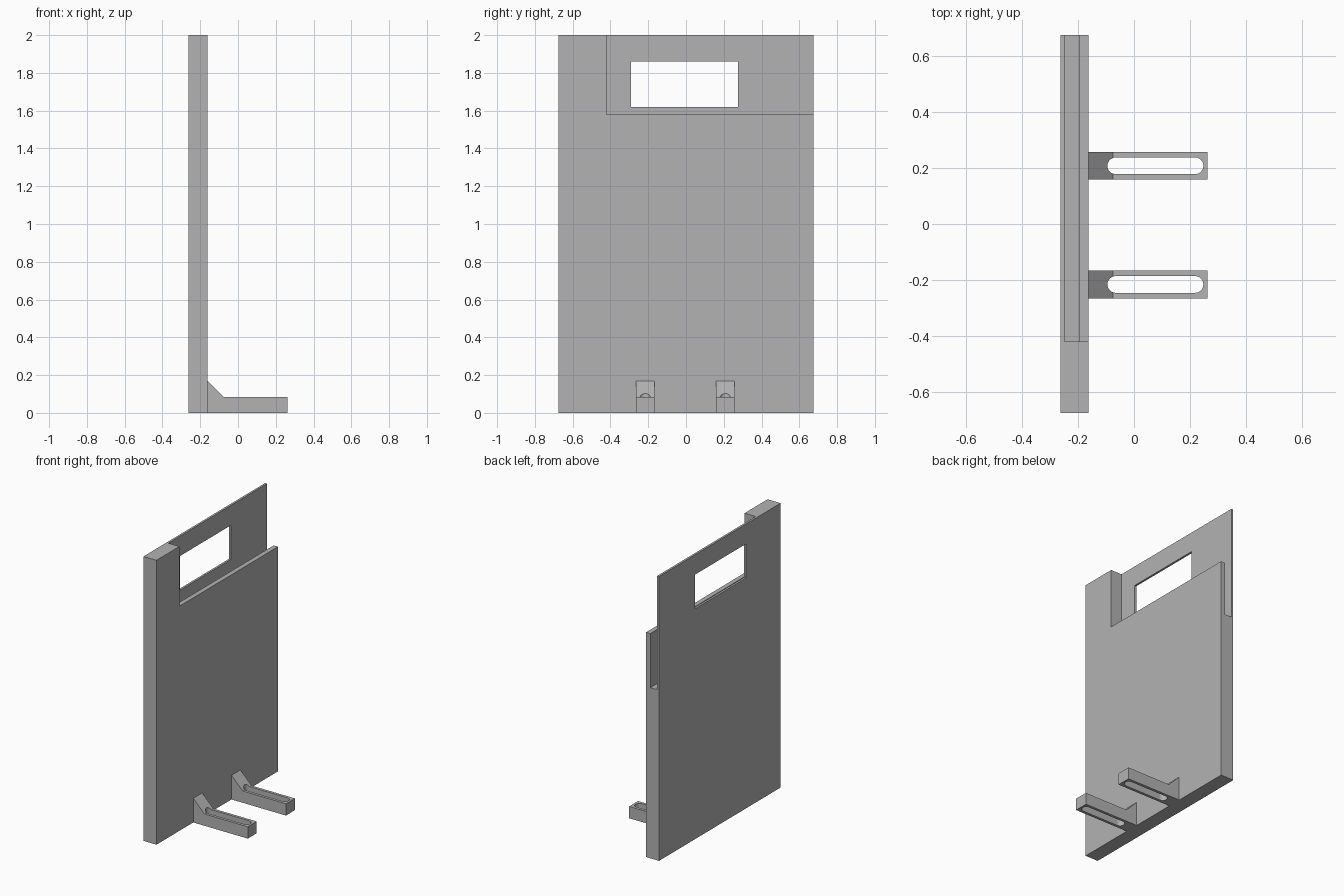
import bpy, bmesh, math
from mathutils import Vector

cube = bpy.data.objects.get("Cube")
if cube:
    bpy.data.objects.remove(cube, do_unlink=True)

grey = bpy.data.materials.new("plain_grey")
grey.use_nodes = True
colour = (0.45, 0.45, 0.45, 1)
grey.diffuse_color = colour
grey.node_tree.nodes["Principled BSDF"].inputs["Base Color"].default_value = colour


def prism(name, points, depth):
    """Extrude a closed loop of 3D points along a depth vector."""
    bm = bmesh.new()
    face = bm.faces.new([bm.verts.new(p) for p in points])
    ext = bmesh.ops.extrude_face_region(bm, geom=[face])
    moved = [v for v in ext["geom"] if isinstance(v, bmesh.types.BMVert)]
    bmesh.ops.translate(bm, verts=moved, vec=Vector(depth))
    bmesh.ops.recalc_face_normals(bm, faces=bm.faces)
    mesh = bpy.data.meshes.new(name)
    bm.to_mesh(mesh)
    bm.free()
    mesh.materials.append(grey)
    obj = bpy.data.objects.new(name, mesh)
    bpy.context.collection.objects.link(obj)
    return obj


def box(name, x, y, z):
    loop = [(x[0], y[0], z[0]), (x[1], y[0], z[0]), (x[1], y[1], z[0]), (x[0], y[1], z[0])]
    return prism(name, loop, (0, 0, z[1] - z[0]))


def cut(target, cutter):
    """Subtract the cutter, then discard it."""
    cutter.hide_render = True
    mod = target.modifiers.new("cut", "BOOLEAN")
    mod.operation = "DIFFERENCE"
    mod.solver = "EXACT"
    mod.object = cutter
    bpy.context.view_layer.objects.active = target
    bpy.ops.object.modifier_apply(modifier=mod.name)
    bpy.data.objects.remove(cutter, do_unlink=True)


# Upright panel
back, front, half, top = -0.263, -0.162, 0.675, 2.0
wall, lip = -0.248, -0.195        # inner faces of the pocket
side = -0.42                      # closed end of the pocket
panel = box("upright_panel", (back, front), (-half, half), (0, top))

# Recess behind the thin back wall, and the deeper slot open on one side
cut(panel, box("recess_cutter", (wall, 0), (side, 1), (1.58, 2.2)))
cut(panel, box("slot_cutter", (wall, lip), (side, 1), (1.2, 1.7)))

# Handle window through the back wall
cut(panel, box("window_cutter", (-0.4, -0.2), (-0.29, 0.275), (1.62, 1.86)))

# Two slotted feet with sloped gussets
toe, height, gusset_x, gusset_z, width = 0.262, 0.083, -0.075, 0.17, 0.099
slot_start, slot_end, radius = -0.095, 0.248, 0.03
for label, y in (("left", 0.208), ("right", -0.216)):
    profile = [(front, 0), (toe, 0), (toe, height), (gusset_x, height), (front, gusset_z)]
    foot = prism(label + "_foot", [(x, y - width / 2, z) for x, z in profile], (0, width, 0))
    loop = []
    steps = 12
    for centre, start in ((slot_end - radius, -math.pi / 2), (slot_start + radius, math.pi / 2)):
        for i in range(steps + 1):
            a = start + math.pi * i / steps
            loop.append((centre + radius * math.cos(a), y + radius * math.sin(a), -0.1))
    cut(foot, prism("foot_slot_cutter", loop, (0, 0, 0.5)))
